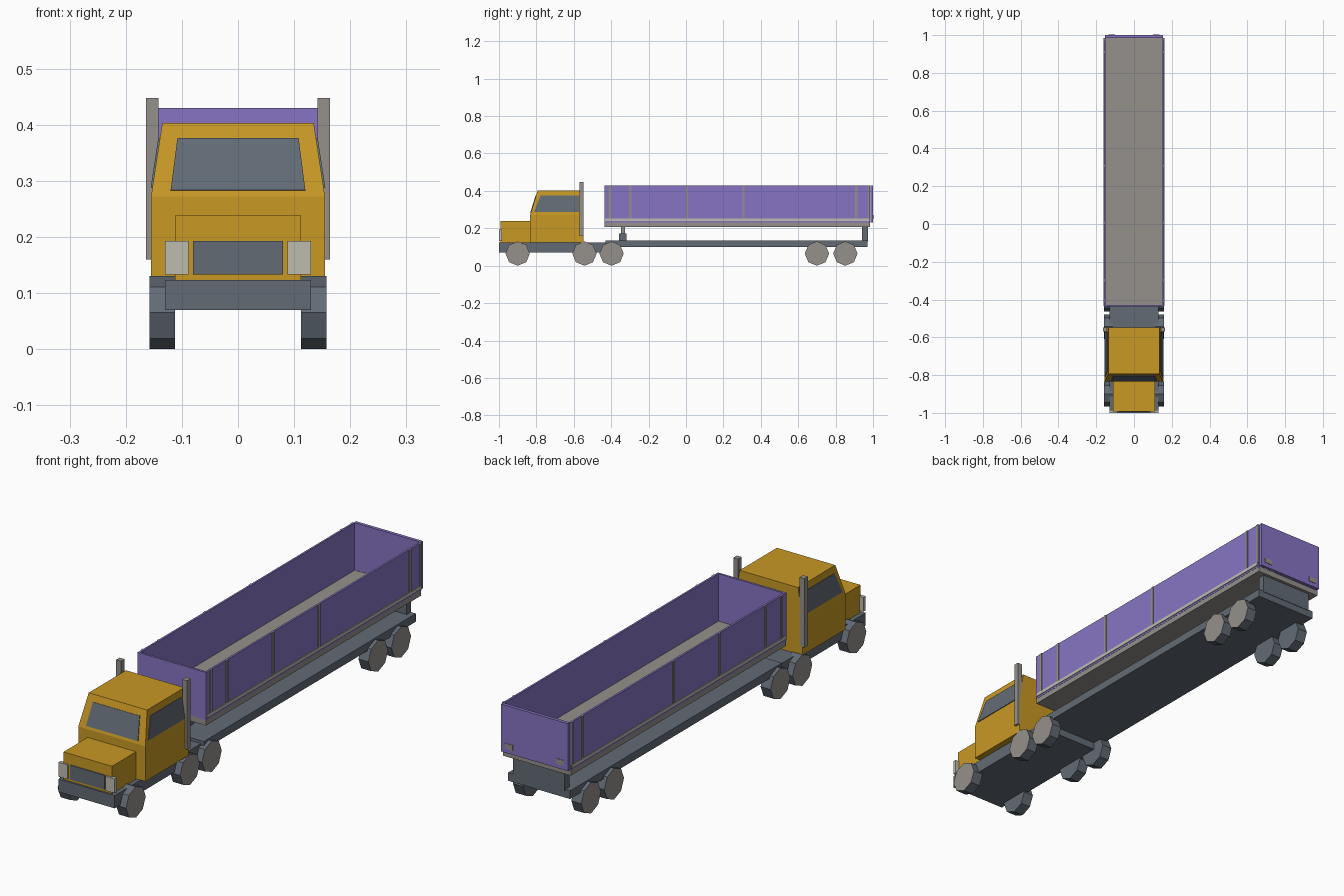
import bpy, bmesh, math
from mathutils import Vector, Matrix

if "Cube" in bpy.data.objects:
    bpy.data.objects.remove(bpy.data.objects["Cube"])


def srgb(r, g, b):
    lin = lambda c: ((c / 255 + 0.055) / 1.055) ** 2.4 if c > 10 else c / 3294.6
    return (lin(r), lin(g), lin(b), 1)


def material(name, *rgb):
    m = bpy.data.materials.new(name)
    m.diffuse_color = srgb(*rgb)
    m.use_nodes = True
    m.node_tree.nodes["Principled BSDF"].inputs["Base Color"].default_value = m.diffuse_color
    return m


YELLOW = material("cab_yellow", 200, 152, 37)
PURPLE = material("bed_purple", 135, 116, 195)
SLATE = material("dark_slate", 98, 107, 117)
GREY = material("warm_grey", 149, 144, 139)
LIGHT = material("lamp_grey", 190, 188, 175)


def finish(name, bm, *mats):
    bmesh.ops.recalc_face_normals(bm, faces=bm.faces)
    me = bpy.data.meshes.new(name)
    bm.to_mesh(me)
    bm.free()
    for m in mats:
        me.materials.append(m)
    ob = bpy.data.objects.new(name, me)
    bpy.context.collection.objects.link(ob)
    return ob


def box(name, x, y, z, mat):
    """Box from (min, max) ranges on each axis."""
    bm = bmesh.new()
    lo, hi = zip(x, y, z)
    c = [(a + b) / 2 for a, b in zip(lo, hi)]
    s = [b - a for a, b in zip(lo, hi)]
    bmesh.ops.create_cube(bm, size=1, matrix=Matrix.Translation(c) @ Matrix.Diagonal((*s, 1)))
    return finish(name, bm, mat)


def pair(name, x, y, z, mat):
    """Box on the right and its mirror on the left."""
    box("right_" + name, x, y, z, mat)
    box("left_" + name, (-x[1], -x[0]), y, z, mat)


def plate(name, pts, outward, mat, t=0.003):
    """Thin quad plate standing proud of a surface."""
    p = [Vector(q) for q in pts]
    n = (p[1] - p[0]).cross(p[2] - p[0]).normalized()
    if n.dot(Vector(outward)) < 0:
        n = -n
    bm = bmesh.new()
    a = [bm.verts.new(q - n * t) for q in p]
    b = [bm.verts.new(q + n * t) for q in p]
    bm.faces.new(a)
    bm.faces.new(b)
    for i in range(4):
        j = (i + 1) % 4
        bm.faces.new((a[i], a[j], b[j], b[i]))
    finish(name, bm, mat)


# Cab: three stacked rectangles, (half width, front y, z)
BACK, Z1, Z2 = -0.547, 0.272, 0.403
bm = bmesh.new()
rings = []
for hw, yf, z in ((0.155, -0.833, 0.125), (0.155, -0.833, Z1), (0.135, -0.793, Z2)):
    rings.append([bm.verts.new(v) for v in
                  ((-hw, yf, z), (hw, yf, z), (hw, BACK, z), (-hw, BACK, z))])
for lo, hi in zip(rings, rings[1:]):
    for i in range(4):
        j = (i + 1) % 4
        bm.faces.new((lo[i], lo[j], hi[j], hi[i]))
bm.faces.new(rings[0])
bm.faces.new(rings[-1])
finish("cab", bm, YELLOW)

# Windows lie on the sloped upper cab faces
front_y = lambda z: -0.833 + 0.04 * (z - Z1) / (Z2 - Z1)
side_x = lambda z: 0.155 - 0.02 * (z - Z1) / (Z2 - Z1)
zb, zt = 0.283, 0.375
plate("windshield", [(-0.12, front_y(zb), zb), (0.12, front_y(zb), zb),
                     (0.108, front_y(zt), zt), (-0.108, front_y(zt), zt)], (0, -1, 0), SLATE)
zb = 0.288
for s, side in ((1, "right"), (-1, "left")):
    plate(side + "_window", [(s * side_x(zb), -0.812, zb), (s * side_x(zb), -0.572, zb),
                             (s * side_x(zt), -0.572, zt), (s * side_x(zt), -0.778, zt)],
          (s, 0, 0), SLATE)

# Nose
box("hood", (-0.112, 0.112), (-0.992, -0.82), (0.12, 0.238), YELLOW)
box("grille", (-0.08, 0.08), (-0.996, -0.99), (0.133, 0.193), SLATE)
pair("headlight", (0.088, 0.13), (-1.0, -0.985), (0.133, 0.193), LIGHT)
pair("exhaust_stack", (0.142, 0.164), (-0.57, -0.547), (0.16, 0.448), GREY)

# Frames
box("tractor_frame", (-0.13, 0.13), (-1.0, -0.39), (0.07, 0.123), SLATE)
box("trailer_frame", (-0.143, 0.143), (-0.43, 0.97), (0.101, 0.135), SLATE)

# Bed supports
box("rear_support", (-0.12, 0.12), (0.942, 0.972), (0.13, 0.212), SLATE)
box("ram_base", (-0.02, 0.02), (-0.357, -0.318), (0.13, 0.173), SLATE)
box("ram_rod", (-0.01, 0.01), (-0.347, -0.327), (0.17, 0.212), GREY)

# Open trailer bed
box("bed_floor", (-0.157, 0.157), (-0.437, 0.985), (0.208, 0.232), GREY)
pair("bed_wall", (0.15, 0.158), (-0.437, 0.985), (0.23, 0.43), PURPLE)
box("bed_front_wall", (-0.152, 0.152), (-0.437, -0.428), (0.23, 0.43), PURPLE)
box("tailgate", (-0.154, 0.154), (0.986, 1.0), (0.232, 0.43), PURPLE)
pair("bed_rail", (0.155, 0.161), (-0.435, 0.98), (0.238, 0.252), LIGHT)
for i, y in enumerate((-0.405, -0.298, 0.006, 0.308, 0.91, 0.978)):
    pair("bed_rib_%d" % (i + 1), (0.155, 0.161), (y - 0.006, y + 0.006), (0.25, 0.43), GREY)
pair("tailgate_latch", (0.1, 0.135), (0.995, 1.002), (0.25, 0.272), GREY)

# Eight-sided wheels with grey outer faces
R = 0.065
for i, y in enumerate((-0.9, -0.543, -0.398, 0.7, 0.852)):
    for s, side in ((1, "right"), (-1, "left")):
        bm = bmesh.new()
        bmesh.ops.create_cone(bm, cap_ends=True, segments=8, radius1=R, radius2=R, depth=0.046,
                              matrix=Matrix.Translation((s * 0.135, y, R))
                              @ Matrix.Rotation(math.pi / 2, 4, 'Y'))
        bm.normal_update()
        for f in bm.faces:
            f.material_index = int(f.normal.x * s > 0.9)
        finish("%s_wheel_%d" % (side, i + 1), bm, SLATE, GREY)
